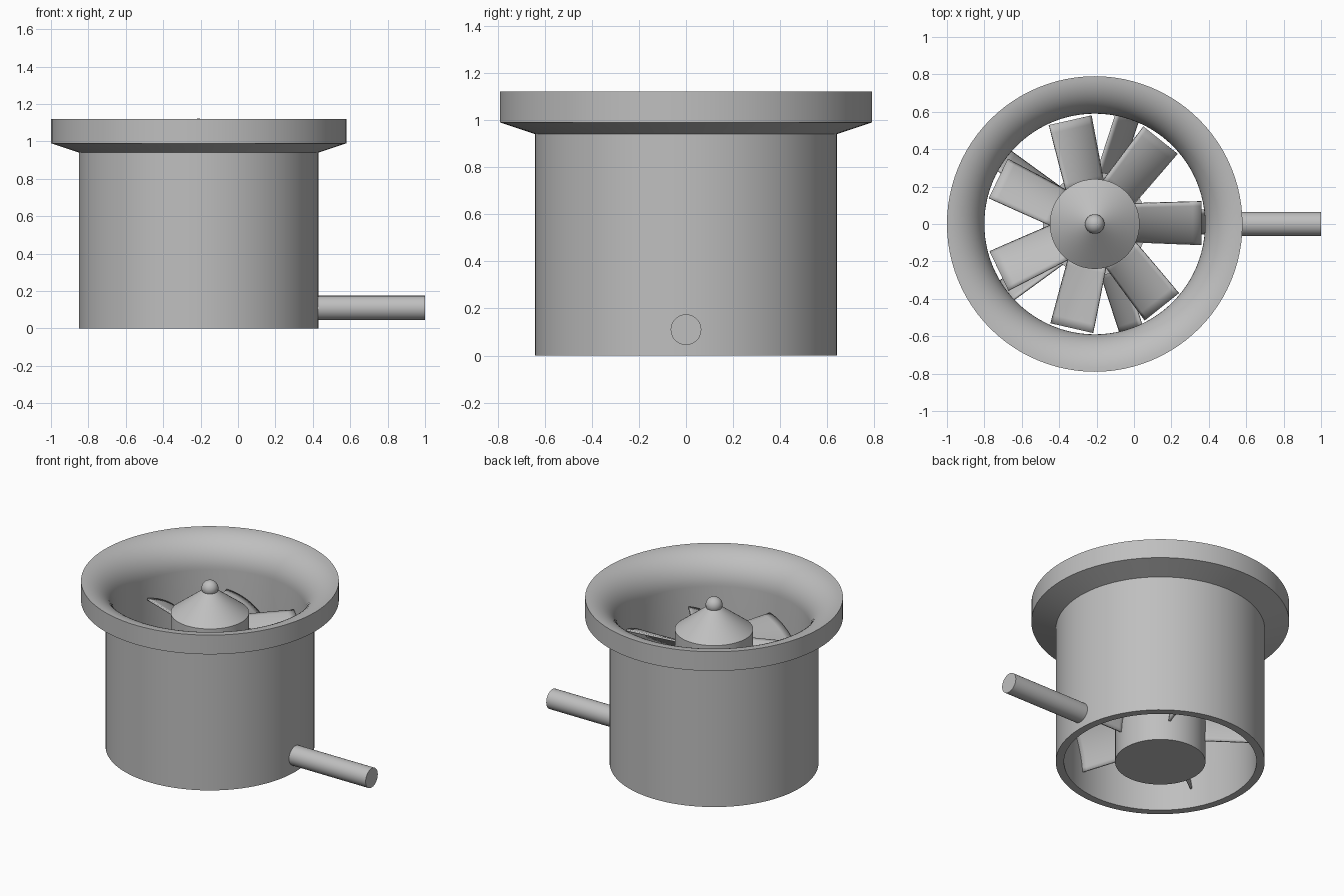
import bpy
import bmesh
from math import sin, cos, pi, radians

cube = bpy.data.objects.get("Cube")
if cube:
    bpy.data.objects.remove(cube, do_unlink=True)

AXIS_X = -0.21   # x position of the fan axis
SIDES = 96

grey = bpy.data.materials.new("plain grey")
grey.use_nodes = True
COLOUR = (0.52, 0.52, 0.52, 1)
grey.diffuse_color = COLOUR
grey.node_tree.nodes["Principled BSDF"].inputs["Base Color"].default_value = COLOUR


def finish(name, bm, angle=30):
    bmesh.ops.recalc_face_normals(bm, faces=bm.faces)
    mesh = bpy.data.meshes.new(name)
    bm.to_mesh(mesh)
    bm.free()
    mesh.materials.append(grey)
    obj = bpy.data.objects.new(name, mesh)
    bpy.context.collection.objects.link(obj)
    bpy.ops.object.select_all(action='DESELECT')
    obj.select_set(True)
    bpy.context.view_layer.objects.active = obj
    bpy.ops.object.shade_smooth_by_angle(angle=radians(angle))
    return obj


def lathe(name, profile, closed=False):
    """Spin a (radius, height) profile round the fan axis."""
    bm = bmesh.new()
    verts = [bm.verts.new((r, 0, z)) for r, z in profile]
    pairs = list(zip(verts, verts[1:]))
    if closed:
        pairs.append((verts[-1], verts[0]))
    edges = [bm.edges.new(p) for p in pairs]
    bmesh.ops.spin(bm, geom=verts + edges, cent=(0, 0, 0), axis=(0, 0, 1),
                   angle=2 * pi, steps=SIDES, use_duplicate=False)
    bmesh.ops.remove_doubles(bm, verts=bm.verts, dist=0.0005)
    obj = finish(name, bm)
    obj.location.x = AXIS_X
    return obj


def blade(name, angle, r_root, r_tip, z_mid, chord, pitches, camber, thickness):
    """Cambered, twisted blade; the counter-clockwise edge is the high one."""
    bm = bmesh.new()
    spans, steps = 8, 12
    grid = []
    for i in range(spans + 1):
        f = i / spans
        r = r_root + (r_tip - r_root) * f
        pitch = radians(pitches[0] + (pitches[1] - pitches[0]) * f)
        row = []
        for j in range(steps + 1):
            s = j / steps * 2 - 1
            along, bulge = s * chord / 2, camber * (1 - s * s) - camber / 2
            y = along * cos(pitch) - bulge * sin(pitch)
            z = along * sin(pitch) + bulge * cos(pitch)
            row.append(bm.verts.new((r, y, z_mid + z)))
        grid.append(row)
    for a, b in zip(grid, grid[1:]):
        for j in range(steps):
            bm.faces.new((a[j], b[j], b[j + 1], a[j + 1]))
    obj = finish(name, bm)
    obj.location.x = AXIS_X
    obj.rotation_euler.z = angle
    solid = obj.modifiers.new("thickness", 'SOLIDIFY')
    solid.thickness = thickness
    solid.offset = 0
    return obj


# Duct: straight tube with a flared collar and a rounded inlet lip
lip = [(0.79 - 0.2 * sin(t), 0.92 + 0.2 * cos(t))
       for t in (pi / 2 * k / 14 for k in range(15))]
lathe("duct", [(0.59, 0), (0.64, 0), (0.64, 0.94), (0.79, 0.99)] + lip, closed=True)

# Motor housing in the middle of the duct
lathe("motor_housing", [(0, 0), (0.277, 0), (0.277, 0.6), (0, 0.6)])

# Rotor hub with its conical nose, and the round nut on the tip
lathe("rotor_hub", [(0, 0.62), (0.24, 0.62), (0.24, 0.905), (0.045, 1.055), (0, 1.055)])
lathe("rotor_shaft", [(0, 0.55), (0.05, 0.55), (0.05, 0.65), (0, 0.65)])
bm = bmesh.new()
bmesh.ops.create_uvsphere(bm, u_segments=32, v_segments=16, radius=0.052)
finish("nose_nut", bm).location = (AXIS_X, 0, 1.07)

# Seven rotor blades
for n in range(7):
    blade(f"rotor_blade_{n + 1}", 2 * pi * n / 7, 0.2, 0.57, 0.735,
          0.265, (40, 30), 0.025, 0.012)

# Five stator vanes joining the housing to the duct
for n in range(5):
    blade(f"stator_vane_{n + 1}", 2 * pi * n / 5, 0.25, 0.605, 0.28,
          0.31, (67, 67), 0.025, 0.012)

# Cable pipe on the left side
bm = bmesh.new()
bmesh.ops.create_cone(bm, cap_ends=True, segments=48, radius1=0.065,
                      radius2=0.065, depth=0.6)
pipe = finish("cable_pipe", bm)
pipe.rotation_euler.y = pi / 2
pipe.location = (0.7, 0, 0.11)
